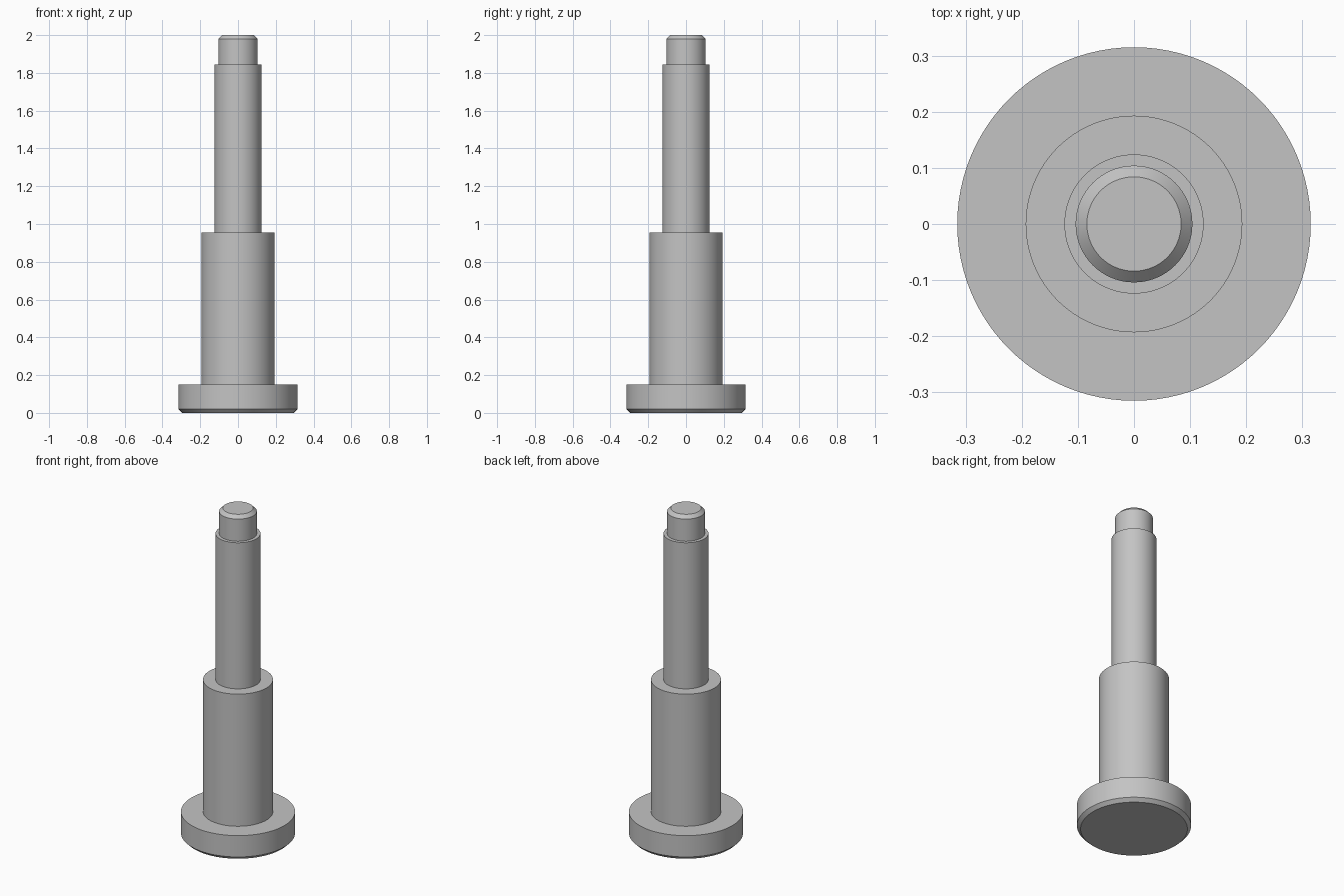
import bpy, bmesh, math
from mathutils import Matrix, Vector

cube = bpy.data.objects.get("Cube")
if cube:
    bpy.data.objects.remove(cube, do_unlink=True)

# Plain grey metal
steel = bpy.data.materials.new("grey_steel")
steel.use_nodes = True
colour = (0.55, 0.55, 0.55, 1)
steel.diffuse_color = colour
steel.node_tree.nodes["Principled BSDF"].inputs["Base Color"].default_value = colour

# Half outline from the bottom centre to the top centre: (radius, height)
CH = 0.02
HEAD, BODY, SHAFT, TIP = 0.315, 0.193, 0.124, 0.104
profile = [
    (0, 0), (HEAD - CH, 0), (HEAD, CH), (HEAD, 0.15),   # chamfered head
    (BODY, 0.15), (BODY, 0.955),                        # thick body
    (SHAFT, 0.955), (SHAFT, 1.845),                     # slim shaft
    (TIP, 1.845), (TIP, 2 - CH), (TIP - CH, 2), (0, 2), # chamfered tip
]

# Turn the outline around the z axis
bm = bmesh.new()
verts = [bm.verts.new((r, 0, z)) for r, z in profile]
edges = [bm.edges.new(pair) for pair in zip(verts, verts[1:])]
bmesh.ops.spin(bm, geom=verts + edges, cent=(0, 0, 0), axis=(0, 0, 1),
               angle=math.tau, steps=96, use_merge=True)
bmesh.ops.remove_doubles(bm, verts=bm.verts, dist=0.0001)
bmesh.ops.recalc_face_normals(bm, faces=bm.faces)
mesh = bpy.data.meshes.new("stepped_pin")
bm.to_mesh(mesh)
bm.free()
mesh.materials.append(steel)

pin = bpy.data.objects.new("stepped_pin", mesh)
bpy.context.collection.objects.link(pin)
bpy.context.view_layer.objects.active = pin
pin.select_set(True)
bpy.ops.object.shade_smooth_by_angle(angle=math.radians(30))
